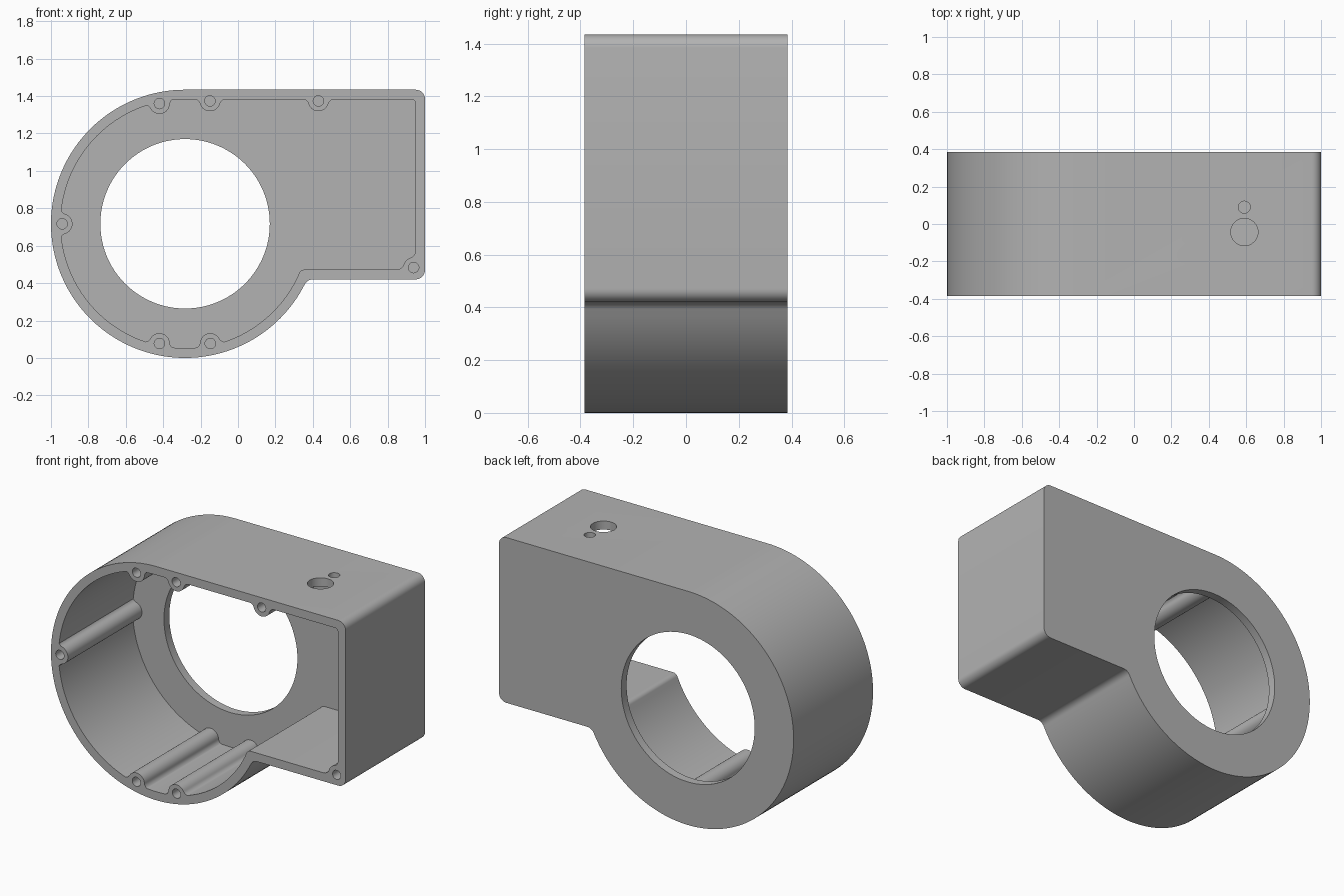
import bpy, bmesh
from math import sin, cos, pi, sqrt, atan2, hypot, radians

if "Cube" in bpy.data.objects:
    bpy.data.objects.remove(bpy.data.objects["Cube"])

CX, CZ, R = -0.283, 0.717, 0.717      # drum centre and radius
TOP, RIGHT, FLOOR = 1.434, 1.0, 0.42  # box limits
HALF, WALL = 0.385, 0.052             # half depth, wall thickness

grey = bpy.data.materials.new("satin grey")
grey.use_nodes = True
grey.diffuse_color = (0.45, 0.45, 0.45, 1)
grey.node_tree.nodes["Principled BSDF"].inputs["Base Color"].default_value = grey.diffuse_color


def arc(cx, cz, r, start, end, steps):
    return [(cx + r * cos(start + (end - start) * i / steps),
             cz + r * sin(start + (end - start) * i / steps)) for i in range(steps + 1)]


def circle(cx, cz, r, steps=32):
    return arc(cx, cz, r, 0, 2 * pi, steps)[:-1]


def prism(name, points, low, high, upright=False):
    """Extrude an outline along y, or along z when upright."""
    bm = bmesh.new()
    place = (lambda a, b: (a, b, low)) if upright else (lambda a, b: (a, low, b))
    face = bm.faces.new([bm.verts.new(place(a, b)) for a, b in points])
    new = bmesh.ops.extrude_face_region(bm, geom=[face])["geom"]
    shift = (0, 0, high - low) if upright else (0, high - low, 0)
    bmesh.ops.translate(bm, vec=shift, verts=[v for v in new if isinstance(v, bmesh.types.BMVert)])
    bmesh.ops.recalc_face_normals(bm, faces=bm.faces)
    mesh = bpy.data.meshes.new(name)
    bm.to_mesh(mesh)
    bm.free()
    mesh.materials.append(grey)
    obj = bpy.data.objects.new(name, mesh)
    bpy.context.collection.objects.link(obj)
    return obj


def cut(target, cutter):
    mod = target.modifiers.new("cut", "BOOLEAN")
    mod.operation, mod.solver, mod.object = "DIFFERENCE", "EXACT", cutter
    bpy.context.view_layer.objects.active = target
    bpy.ops.object.modifier_apply(modifier=mod.name)
    bpy.data.objects.remove(cutter)


def outline(inset, corner, fillet):
    """Drum merged with a box on its right, blended where they meet below."""
    r, right, top, low = R - inset, RIGHT - inset, TOP - inset, FLOOR + inset
    dz = low - fillet - CZ
    dx = sqrt((r + fillet) ** 2 - dz ** 2)
    meet = atan2(dz, dx)
    return (arc(CX, CZ, r, pi / 2, 2 * pi + meet, 110)
            + arc(CX + dx, CZ + dz, fillet, pi + meet, pi / 2, 10)
            + arc(right - corner, low + corner, corner, -pi / 2, 0, 8)
            + arc(right - corner, top - corner, corner, 0, pi / 2, 8))


def boss_outline(x, z, inward, gap=0.009, r=0.055, flare=0.035):
    """Round boss flaring into a wall that lies a small gap behind its centre."""
    fx, fy = sqrt((r + flare) ** 2 - (flare - gap) ** 2), flare - gap
    lean = atan2(fy, fx)
    local = (arc(fx, fy, flare, -pi / 2, -pi + lean, 8)
             + arc(0, 0, r, lean, pi - lean, 20)[1:-1]
             + arc(-fx, fy, flare, -lean, -pi / 2, 8)
             + [(-fx, -gap - 0.02), (fx, -gap - 0.02)])
    s, c = sin(inward - pi / 2), cos(inward - pi / 2)
    return [(x + a * c - b * s, z + a * s + b * c) for a, b in local]


# Cavity shape, with the screw bosses left standing
housing = prism("housing", outline(0, 0.05, 0.05), -HALF, HALF)
cavity = prism("cavity_cutter", outline(WALL, 0.02, 0.03), -HALF - 0.1, HALF - WALL)
drum_screws = [(-0.42, 1.36), (-0.94, CZ), (-0.42, 0.077), (-0.148, 0.077)]
roof_screws = [(-0.15, 1.374), (0.43, 1.374)]
corner_screw = (0.939, 0.483)
bosses = [(x, z, atan2(CZ - z, CX - x)) for x, z in drum_screws]
bosses += [(x, z, -pi / 2) for x, z in roof_screws]
bosses += [(*corner_screw, pi / 2), (*corner_screw, pi)]
for x, z, inward in bosses:
    cut(cavity, prism("boss_cutter", boss_outline(x, z, inward), -HALF - 0.2, HALF + 0.1))
cut(housing, cavity)

# Large round opening in the back wall
cut(housing, prism("opening_cutter", circle(CX, CZ, 0.453, 96), 0.2, HALF + 0.1))

# Blind screw holes in the front rim
for x, z in drum_screws + roof_screws + [corner_screw]:
    cut(housing, prism("screw_cutter", circle(x, z, 0.028, 24), -HALF - 0.1, -HALF + 0.25))

# Cable and pin holes in the roof
for y, r in ((-0.043, 0.073), (0.09, 0.032)):
    cut(housing, prism("roof_cutter", circle(0.59, y, r), TOP - 0.15, TOP + 0.1, True))

bpy.ops.object.select_all(action="DESELECT")
housing.select_set(True)
bpy.context.view_layer.objects.active = housing
bpy.ops.object.shade_smooth_by_angle(angle=radians(30))
